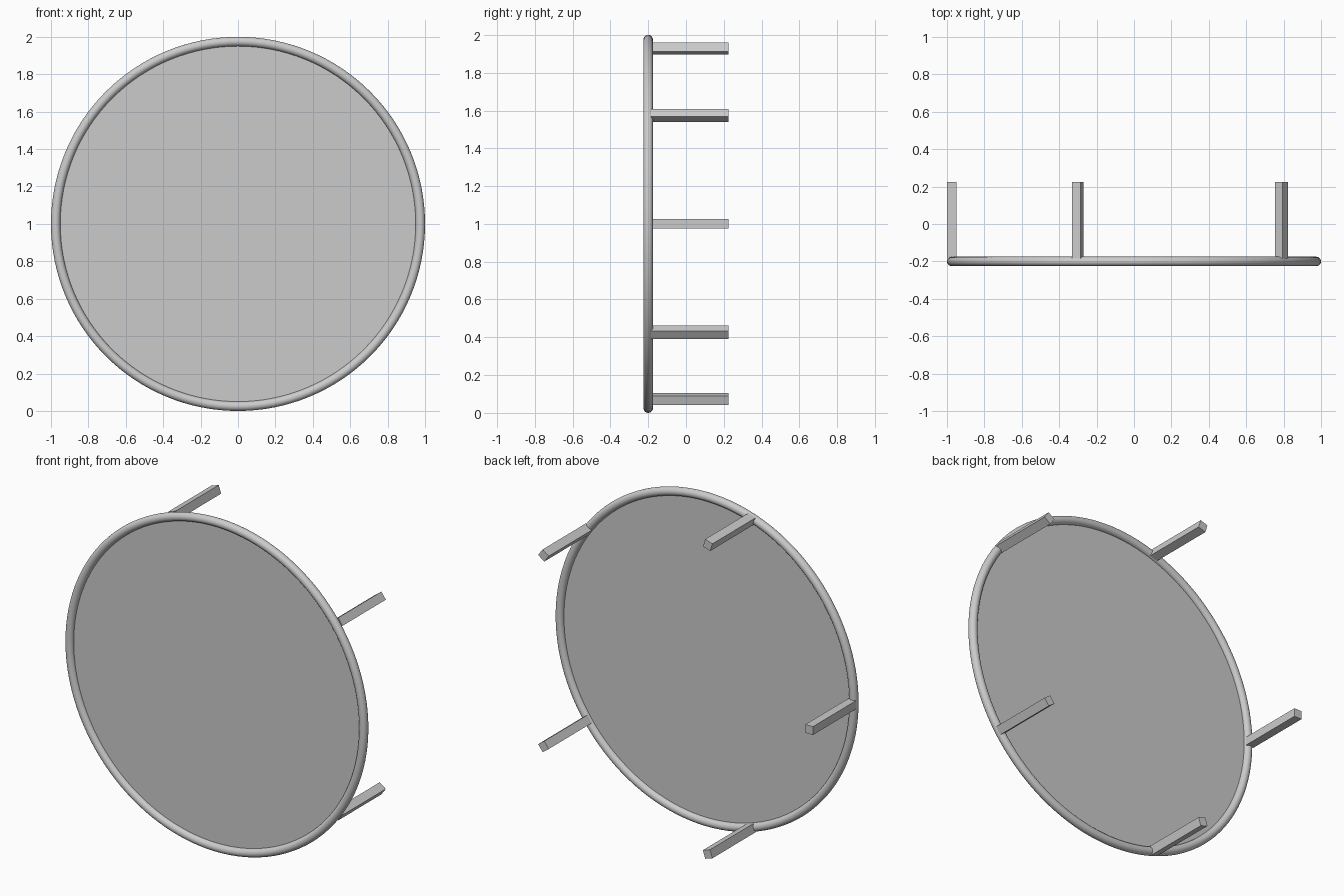
import bpy
import math

if "Cube" in bpy.data.objects:
    bpy.data.objects.remove(bpy.data.objects["Cube"], do_unlink=True)

RADIUS, TUBE = 0.975, 0.025      # rim centre line and tube radius
RIM_Y, LEG_START, LEG_END = -0.2, -0.185, 0.225
CENTRE_Z = 1.0
LEGS = 5

grey = bpy.data.materials.new("light_grey")
grey.use_nodes = True
colour = (0.6, 0.6, 0.6, 1)
grey.diffuse_color = colour
grey.node_tree.nodes["Principled BSDF"].inputs["Base Color"].default_value = colour


def finish(name):
    obj = bpy.context.object
    obj.name = name
    obj.data.materials.append(grey)
    return obj


# Round rim
bpy.ops.mesh.primitive_torus_add(
    major_radius=RADIUS, minor_radius=TUBE, major_segments=128, minor_segments=20,
    location=(0, RIM_Y, CENTRE_Z), rotation=(math.pi / 2, 0, 0))
finish("rim")
bpy.ops.object.shade_smooth()

# Flat panel filling the rim
bpy.ops.mesh.primitive_circle_add(
    radius=RADIUS, vertices=128, fill_type='NGON',
    location=(0, RIM_Y, CENTRE_Z), rotation=(math.pi / 2, 0, 0))
finish("panel")

# Square legs behind the rim, each turned to face outward
for i in range(LEGS):
    angle = math.pi + i * math.tau / LEGS
    bpy.ops.mesh.primitive_cube_add(
        size=1,
        location=(RADIUS * math.cos(angle), (LEG_START + LEG_END) / 2,
                  CENTRE_Z + RADIUS * math.sin(angle)),
        rotation=(0, -angle, 0))
    leg = finish(f"leg_{i + 1}")
    leg.scale = (2 * TUBE, LEG_END - LEG_START, 2 * TUBE)
